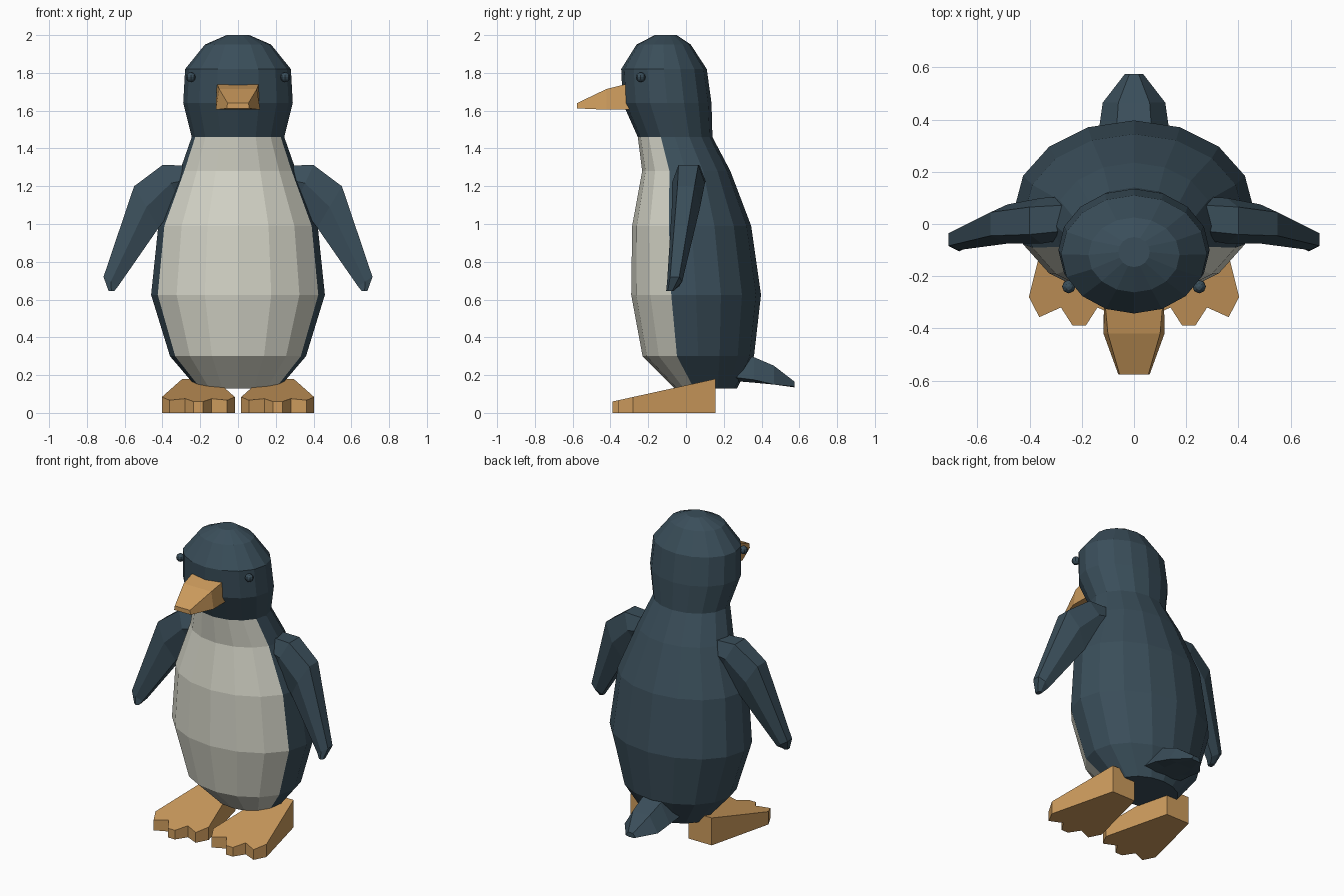
import bpy, bmesh, math

old = bpy.data.objects.get("Cube")
if old:
    bpy.data.objects.remove(old, do_unlink=True)


def material(name, rgb):
    m = bpy.data.materials.new(name)
    m.use_nodes = True
    m.diffuse_color = (*rgb, 1)
    m.node_tree.nodes["Principled BSDF"].inputs["Base Color"].default_value = (*rgb, 1)
    return m


SLATE = material("slate blue", (0.042, 0.076, 0.102))
CREAM = material("cream", (0.68, 0.68, 0.59))
ORANGE = material("orange", (0.61, 0.33, 0.11))


def finish(bm, name, mats):
    bmesh.ops.recalc_face_normals(bm, faces=bm.faces)
    mesh = bpy.data.meshes.new(name)
    bm.to_mesh(mesh)
    bm.free()
    for m in mats:
        mesh.materials.append(m)
    obj = bpy.data.objects.new(name, mesh)
    bpy.context.collection.objects.link(obj)
    return obj


def loft(name, rings, mats, pick=lambda ring, side: 0):
    """Skin closed rings of points and cap both ends."""
    bm = bmesh.new()
    rows = [[bm.verts.new(p) for p in ring] for ring in rings]
    n = len(rows[0])
    for i in range(len(rows) - 1):
        for j in range(n):
            k = (j + 1) % n
            f = bm.faces.new((rows[i][j], rows[i][k], rows[i + 1][k], rows[i + 1][j]))
            f.material_index = pick(i, j)
    bm.faces.new(rows[0][::-1])
    bm.faces.new(rows[-1])
    return finish(bm, name, mats)


# Body and head: ellipse rings as (height, half width, front y, back y)
SIDES = 16
PROFILE = [
    (0.13, 0.215, -0.06, 0.27), (0.30, 0.36, -0.23, 0.36),
    (0.625, 0.46, -0.29, 0.397), (0.99, 0.422, -0.285, 0.345),
    (1.28, 0.308, -0.232, 0.235), (1.46, 0.245, -0.255, 0.14),
    (1.64, 0.29, -0.335, 0.135), (1.82, 0.28, -0.343, 0.11),
    (1.95, 0.175, -0.262, 0.025), (2.0, 0.06, -0.165, -0.05),
]


def ellipse(z, half, front, back):
    mid, depth = (front + back) / 2, (back - front) / 2
    turns = [2 * math.pi * j / SIDES for j in range(SIDES)]
    return [(half * math.sin(a), mid - depth * math.cos(a), z) for a in turns]


# The belly is the six front panels below the neck
loft("body_and_head", [ellipse(*p) for p in PROFILE], [SLATE, CREAM],
     lambda ring, side: int(ring < 5 and (side < 3 or side >= SIDES - 3)))


# Beak: box sections as (y, top half width, bottom half width, bottom z, top z)
def box(y, top, bottom, low, high):
    return [(-bottom, y, low), (bottom, y, low), (top, y, high), (-top, y, high)]


loft("beak", [box(-0.28, 0.113, 0.115, 1.605, 1.75),
              box(-0.42, 0.1, 0.117, 1.605, 1.715),
              box(-0.577, 0.055, 0.06, 1.612, 1.64)], [ORANGE])


# Tail: arched sections as (y, half width, ridge z, edge z, underside z)
def arch(y, half, ridge, edge, under):
    return [(-half, y, edge), (-half * 0.5, y, ridge), (half * 0.5, y, ridge),
            (half, y, edge), (half * 0.5, y, under), (-half * 0.5, y, under)]


loft("tail", [arch(0.24, 0.14, 0.33, 0.19, 0.17),
              arch(0.36, 0.135, 0.295, 0.175, 0.16),
              arch(0.465, 0.12, 0.25, 0.15, 0.15),
              arch(0.575, 0.035, 0.165, 0.14, 0.135)], [SLATE])


# Flippers: sections as (outer x, outer z, inner x, inner z, front y, back y)
FLIPPER = [
    (0.27, 1.31, 0.25, 1.16, -0.06, 0.105),
    (0.40, 1.312, 0.31, 1.12, -0.075, 0.1),
    (0.55, 1.20, 0.42, 0.98, -0.075, 0.075),
    (0.712, 0.72, 0.635, 0.67, -0.1, -0.02),
    (0.685, 0.645, 0.655, 0.645, -0.105, -0.065),
]


def flipper_ring(side, ox, oz, ix, iz, front, back):
    inset = (back - front) * 0.2
    mx, mz = (ox + ix) / 2, (oz + iz) / 2
    ring = [(ox, front + inset, oz), (ox, back - inset, oz), (mx, back, mz),
            (ix, back - inset, iz), (ix, front + inset, iz), (mx, front, mz)]
    return [(side * x, y, z) for x, y, z in ring]


# Feet: half outline from heel to middle toe, as offsets from the foot's centre line
FOOT_X = 0.21
HALF_FOOT = [(0.085, 0.155), (0.193, -0.28), (0.153, -0.357), (0.07, -0.32), (0.025, -0.39)]
OUTLINE = HALF_FOOT + [(-x, y) for x, y in reversed(HALF_FOOT)]


def foot_ring(side, top):
    return [(side * (FOOT_X + x), y, 0.06 + 0.22 * (y + 0.39) if top else 0)
            for x, y in OUTLINE]


for label, side in (("left", 1), ("right", -1)):
    loft(label + "_flipper", [flipper_ring(side, *s) for s in FLIPPER], [SLATE])
    loft(label + "_foot", [foot_ring(side, False), foot_ring(side, True)], [ORANGE])

    # Bead eyes
    eye = bmesh.new()
    bmesh.ops.create_uvsphere(eye, u_segments=8, v_segments=6, radius=0.026)
    bmesh.ops.translate(eye, verts=eye.verts, vec=(side * 0.25, -0.24, 1.777))
    finish(eye, label + "_eye", [SLATE])
